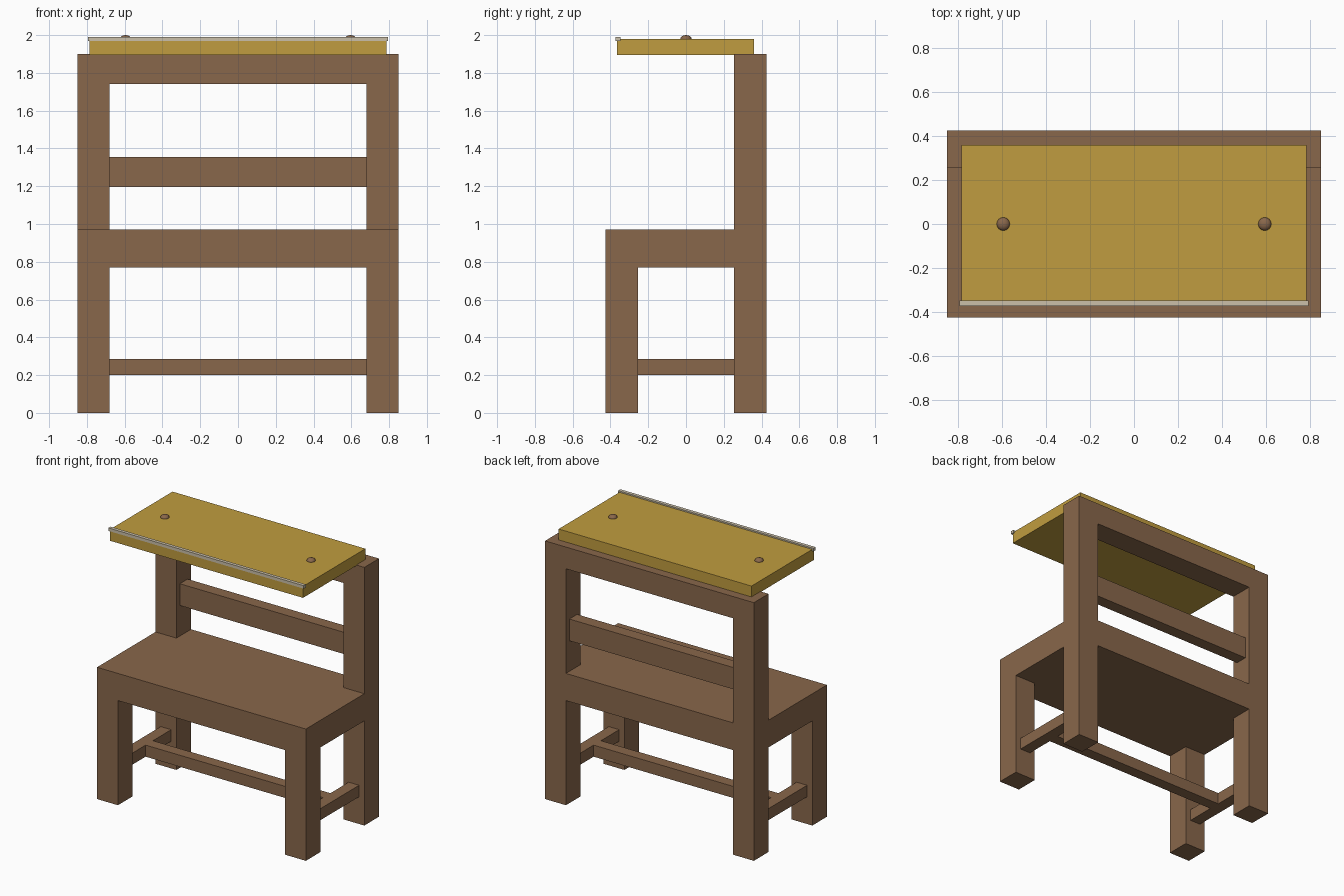
import bpy

cube = bpy.data.objects.get("Cube")
if cube:
    bpy.data.objects.remove(cube, do_unlink=True)


def material(name, rgb):
    m = bpy.data.materials.new(name)
    m.use_nodes = True
    m.diffuse_color = (*rgb, 1)
    m.node_tree.nodes["Principled BSDF"].inputs["Base Color"].default_value = (*rgb, 1)
    return m


wood = material("brown_wood", (0.25, 0.136, 0.07))
ochre = material("ochre_board", (0.53, 0.335, 0.05))
cream = material("cream_trim", (0.60, 0.53, 0.40))


def box(name, x, y, z, mat):
    """Box spanning the given (low, high) ranges."""
    spans = (x, y, z)
    bpy.ops.mesh.primitive_cube_add(size=1, location=[(a + b) / 2 for a, b in spans])
    ob = bpy.context.object
    ob.name = name
    ob.scale = [b - a for a, b in spans]
    bpy.ops.object.transform_apply(location=False, rotation=False, scale=True)
    ob.data.materials.append(mat)
    return ob


W, D = 0.85, 0.425          # half width and half depth
IX, IY = 0.68, 0.255        # inner faces of the legs
SEAT_LOW, SEAT_TOP, TOP = 0.77, 0.97, 1.9
S = 0.0425                  # half thickness of stretchers
STRETCH_Z = (0.2, 0.285)
MID = (W + IX) / 2

# Legs, side stretchers and peg caps on each side
for side, s in (("right", -1), ("left", 1)):
    def mirrored(a, b):
        return tuple(sorted((a * s, b * s)))

    box(f"{side}_front_leg", mirrored(IX, W), (-D, -IY), (0, SEAT_LOW), wood)
    box(f"{side}_back_post", mirrored(IX, W), (IY, D), (0, TOP), wood)
    box(f"{side}_stretcher", mirrored(MID - S, MID + S), (-IY, IY), STRETCH_Z, wood)

    bpy.ops.mesh.primitive_uv_sphere_add(segments=16, ring_count=8, radius=0.03,
                                         location=(0.595 * s, 0, 1.98))
    cap = bpy.context.object
    cap.name = f"{side}_peg_cap"
    cap.scale.z = 0.667
    cap.data.materials.append(wood)
    bpy.ops.object.shade_smooth_by_angle()

# Solid seat, with its rear strip fitted between the posts
box("seat", (-W, W), (-D, IY), (SEAT_LOW, SEAT_TOP), wood)
box("seat_back_strip", (-IX, IX), (IY, D), (SEAT_LOW, SEAT_TOP), wood)

# Cross pieces
box("centre_stretcher", (S - MID, MID - S), (-S, S), STRETCH_Z, wood)
box("back_slat", (-IX, IX), (0.295, 0.385), (1.195, 1.355), wood)
box("top_rail", (-IX, IX), (IY, D), (1.74, TOP), wood)

# Overhead board with a trim strip along its front edge
box("top_board", (-0.785, 0.785), (-0.365, 0.36), (1.895, 1.98), ochre)
box("front_trim", (-0.795, 0.795), (-0.372, -0.347), (1.968, 1.99), cream)
